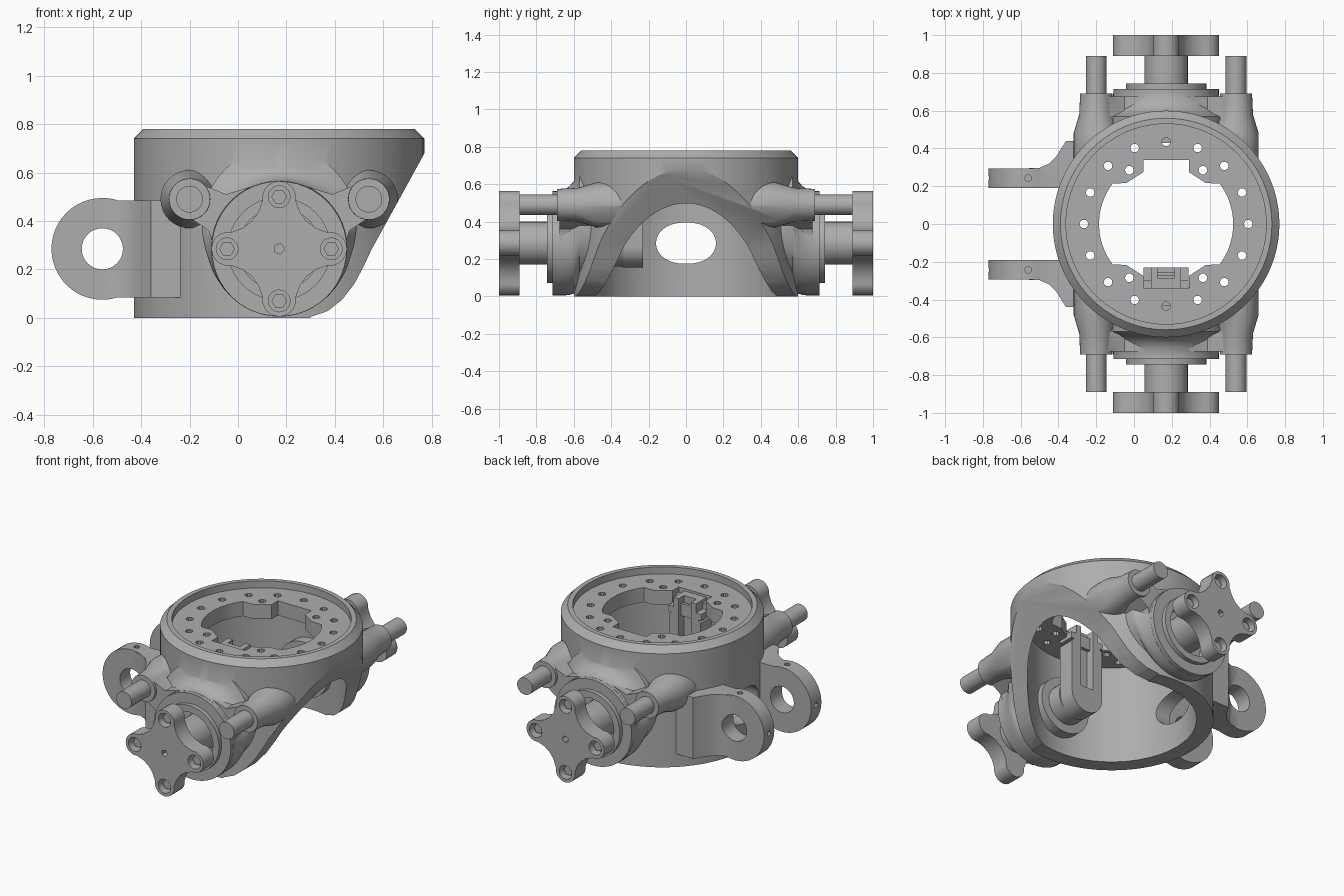
import bpy, bmesh
from math import sin, cos, pi, radians

if "Cube" in bpy.data.objects:
    bpy.data.objects.remove(bpy.data.objects["Cube"])

GREY = (0.42, 0.42, 0.42, 1)
metal = bpy.data.materials.new("plain grey metal")
metal.use_nodes = True
metal.diffuse_color = GREY
bsdf = next(n for n in metal.node_tree.nodes if n.type == 'BSDF_PRINCIPLED')
bsdf.inputs["Base Color"].default_value = GREY

CX, PIVOT = 0.17, 0.285   # ring centre in x, pivot axis height


def place(u, v, h, axis):
    return {'X': (h, u, v), 'Y': (u, h, v), 'Z': (u, v, h)}[axis]


def circle(u, v, r, n=48):
    return [(u + r * cos(2 * pi * i / n), v + r * sin(2 * pi * i / n)) for i in range(n)]


def rect(u0, u1, v0, v1):
    return [(u0, v0), (u1, v0), (u1, v1), (u0, v1)]


def loft(name, sections, axis):
    """Closed solid through (outline, height) sections along an axis."""
    bm = bmesh.new()
    rings = [[bm.verts.new(place(u, v, h, axis)) for u, v in pts] for pts, h in sections]
    n = len(rings[0])
    for a, b in zip(rings, rings[1:]):
        for i in range(n):
            j = (i + 1) % n
            bm.faces.new((a[i], a[j], b[j], b[i]))
    bm.faces.new(rings[0])
    bm.faces.new(rings[-1])
    bmesh.ops.recalc_face_normals(bm, faces=bm.faces)
    mesh = bpy.data.meshes.new(name)
    bm.to_mesh(mesh)
    bm.free()
    mesh.materials.append(metal)
    ob = bpy.data.objects.new(name, mesh)
    bpy.context.collection.objects.link(ob)
    return ob


def prism(name, pts, lo, hi, axis):
    return loft(name, [(pts, lo), (pts, hi)], axis)


def rod(name, u, v, r, lo, hi, axis, n=32):
    return prism(name, circle(u, v, r, n), lo, hi, axis)


def activate(obs):
    bpy.ops.object.select_all(action='DESELECT')
    for ob in obs:
        ob.select_set(True)
    bpy.context.view_layer.objects.active = obs[0]


def join(obs):
    activate(obs)
    bpy.ops.object.join()
    return obs[0]


def combine(target, tools, op):
    for tool in tools:
        mod = target.modifiers.new(op, 'BOOLEAN')
        mod.operation, mod.solver, mod.object = op, 'EXACT', tool
        activate([target])
        bpy.ops.object.modifier_apply(modifier=mod.name)
        bpy.data.objects.remove(tool)


parts = []

# Ring body with chamfered rim
body = loft("ring_body", [(circle(CX, 0, 0.6, 80), 0), (circle(CX, 0, 0.6, 80), 0.74),
                          (circle(CX, 0, 0.56, 80), 0.78)], 'Z')
add, cut = [], []
for s in (-1, 1):
    # Pivot hub flaring upward into the ring
    flare = [(0.285, 0.28, 0.69), (0.287, 0.282, 0.655), (0.298, 0.29, 0.625), (0.315, 0.3, 0.6),
             (0.345, 0.31, 0.583), (0.385, 0.32, 0.57), (0.385, 0.32, 0.3)]
    add.append(loft("hub", [(circle(CX, z, r), s * y) for z, r, y in flare], 'Y'))
    # Pin bosses and the webs that tie them to the hub
    for t in (-1, 1):
        bx = CX + t * 0.37
        add.append(loft("boss", [(circle(bx, 0.49, 0.085, 32), s * 0.691),
                                 (circle(bx, 0.49, 0.09, 32), s * 0.58),
                                 (circle(bx, 0.49, 0.12, 32), s * 0.48),
                                 (circle(bx, 0.49, 0.12, 32), s * 0.3)], 'Y'))
        web = [(bx + t * 0.01, 0.42), (bx - t * 0.08, 0.36), (CX + t * 0.26, 0.26), (CX, 0.3),
               (CX + t * 0.12, 0.54), (CX + t * 0.22, 0.51), (bx - t * 0.02, 0.565)]
        add.append(prism("web", web, s * 0.3, s * 0.675, 'Y'))
    # Clevis lug with a flared root
    add.append(rod("lug", -0.56, PIVOT, 0.21, s * 0.19, s * 0.295, 'Y', 48))
    root = [(-0.56, 0.19), (-0.56, 0.295), (-0.5, 0.297), (-0.45, 0.32), (-0.41, 0.36),
            (-0.36, 0.44), (-0.2, 0.44), (-0.2, 0.19)]
    root = [(x, s * y) for x, y in root]
    add.append(prism("lug_root", root, 0.085, 0.485, 'Z'))
    cut.append(rod("lug_bore", -0.56, PIVOT, 0.085, s * 0.15, s * 0.33, 'Y'))
    cut.append(rod("lug_top_hole", -0.56, s * 0.243, 0.018, 0.42, 0.6, 'Z', 10))
    cut.append(rod("lug_end_hole", s * 0.243, PIVOT, 0.018, -0.85, -0.7, 'X', 10))
    cut.append(rod("hub_bore", CX, PIVOT, 0.17, s * 0.61, s * 0.8, 'Y'))
combine(body, add, 'UNION')

# Cavity, rim recess and flat base
cut.append(rod("cavity", CX, 0, 0.5, -0.2, 0.64, 'Z', 80))
cut.append(rod("recess", CX, 0, 0.53, 0.735, 0.9, 'Z', 80))
cut.append(prism("base_trim", rect(-1, 1, -1, 1), -0.5, 0, 'Z'))

# Sloped arch cut through one side
slope = [(0.82, 0.775), (0.77, 0.68), (0.55, 0.28), (0.52, 0.215), (0.48, 0.14), (0.43, 0.075),
         (0.37, 0.028), (0.3, 0.004), (0.26, -0.1), (1.2, -0.1), (1.2, 0.775)]
cut.append(prism("arch_cut", slope, -1.2, 1.2, 'Y'))

# Rounded window in the wall between the lugs
window = [(0.16 * (abs(cos(a)) ** 0.85) * (1 if cos(a) > 0 else -1), PIVOT + 0.11 * sin(a))
          for a in [2 * pi * (i + 0.5) / 40 for i in range(40)]]
cut.append(prism("window", window, -0.55, -0.25, 'X'))

# Notched opening in the top plate, one quadrant mirrored to four
quad = [(0.355 * cos(radians(a)), 0.355 * sin(radians(a))) for a in range(2, 38, 5)]
quad += [(0.21, 0.217), (0.12, 0.275), (0.12, 0.34)]
half = quad + [(-x, y) for x, y in reversed(quad)]
opening = half + [(x, -y) for x, y in reversed(half)]
cut.append(prism("opening", [(CX + x, y) for x, y in opening], 0.55, 0.8, 'Z'))

# Bolt circle and four inner holes
spots = [(0.435 * cos(i * pi / 8), 0.435 * sin(i * pi / 8)) for i in range(16)]
spots += [(sx * 0.195, sy * 0.285) for sx in (-1, 1) for sy in (-1, 1)]
cut.append(join([rod("hole", CX + x, y, 0.023, 0.6, 0.8, 'Z', 10) for x, y in spots]))
combine(body, cut, 'DIFFERENCE')
parts.append(body)

# Four-lobed knob outline
star = []
for k in range(4):
    a0 = k * pi / 2
    pts = [(0.21 + 0.07 * cos(radians(a)), 0.07 * sin(radians(a))) for a in range(-100, 101, 20)]
    (ax, ay), f = pts[-1], (0.25, 0.5, 0.75)
    for t in f:     # concave sweep to the next lobe
        dip = 0.08 * t * (1 - t)
        pts.append((ax + (ay - ax) * t - dip, ay + (ax - ay) * t - dip))
    star += [(CX + x * cos(a0) - y * sin(a0), PIVOT + x * sin(a0) + y * cos(a0)) for x, y in pts]

for s, side in ((-1, "front"), (1, "back")):
    knob = prism(side + "_knob", star, s * 0.89, s, 'Y')
    lobes = [(CX + 0.215 * cos(k * pi / 2), PIVOT + 0.215 * sin(k * pi / 2)) for k in range(4)]
    pits = [rod("pit", u, v, 0.045, s * 0.94, s * 1.1, 'Y', 20) for u, v in lobes]
    pits.append(rod("centre_pit", CX, PIVOT, 0.023, s * 0.95, s * 1.1, 'Y', 5))
    combine(knob, [join(pits)], 'DIFFERENCE')
    parts.append(knob)
    for i, (u, v) in enumerate(lobes):
        parts.append(rod(f"{side}_bolt_{i}", u, v, 0.032, s * 0.93, s * 0.97, 'Y', 6))

    # Shaft, stepped collar and guide pins
    parts.append(rod(side + "_shaft", CX, PIVOT, 0.115, s * 0.58, s * 0.895, 'Y', 40))
    collar = loft(side + "_collar", [(circle(CX, PIVOT, r), s * y) for r, y in
                                     ((0.279, 0.68), (0.279, 0.715), (0.213, 0.715), (0.213, 0.743))], 'Y')
    combine(collar, [rod("bore", CX, PIVOT, 0.17, s * 0.6, s * 0.8, 'Y')], 'DIFFERENCE')
    parts.append(collar)
    for t in (-1, 1):
        parts.append(rod(f"{side}_pin_{'left' if t > 0 else 'right'}", CX + t * 0.37, 0.49, 0.055,
                         s * 0.6, s * 0.89, 'Y'))
    # Bearing disc on the inner wall
    parts.append(rod(side + "_inner_disc", CX, PIVOT, 0.18, s * 0.43, s * 0.52, 'Y', 40))

# Sensor bracket hanging inside the front
parts.append(rod("bracket_axle", CX, PIVOT, 0.125, -0.45, -0.335, 'Y', 40))
tongue = [(CX + 0.115 * cos(radians(a)), 0.27 + 0.115 * sin(radians(a))) for a in range(180, 361, 12)]
tongue += [(CX + 0.115, 0.6), (CX + 0.08, 0.64), (CX + 0.08, 0.72), (CX - 0.08, 0.72),
           (CX - 0.08, 0.64), (CX - 0.115, 0.6)]
bracket = prism("bracket_tongue", tongue, -0.34, -0.23, 'Y')
combine(bracket, [prism("channel", rect(CX - 0.045, CX + 0.045, 0.32, 0.8), -0.285, -0.2, 'Y')], 'DIFFERENCE')
parts.append(bracket)
parts.append(prism("bracket_head", rect(CX - 0.119, CX + 0.119, -0.338, -0.3), 0.62, 0.7, 'Z'))
parts.append(prism("bracket_bridge", rect(CX - 0.06, CX + 0.06, -0.275, -0.255), 0.6, 0.68, 'Z'))
for t in (-1, 1):
    x0, x1 = sorted((CX + t * 0.075, CX + t * 0.119))
    parts.append(prism(f"bracket_wing_{'left' if t > 0 else 'right'}", rect(x0, x1, -0.31, -0.23),
                       0.62, 0.66, 'Z'))

# Smooth round surfaces, keep edges sharp
for ob in parts:
    activate([ob])
    bpy.ops.object.shade_smooth_by_angle(angle=radians(30))
bpy.ops.object.select_all(action='DESELECT')
